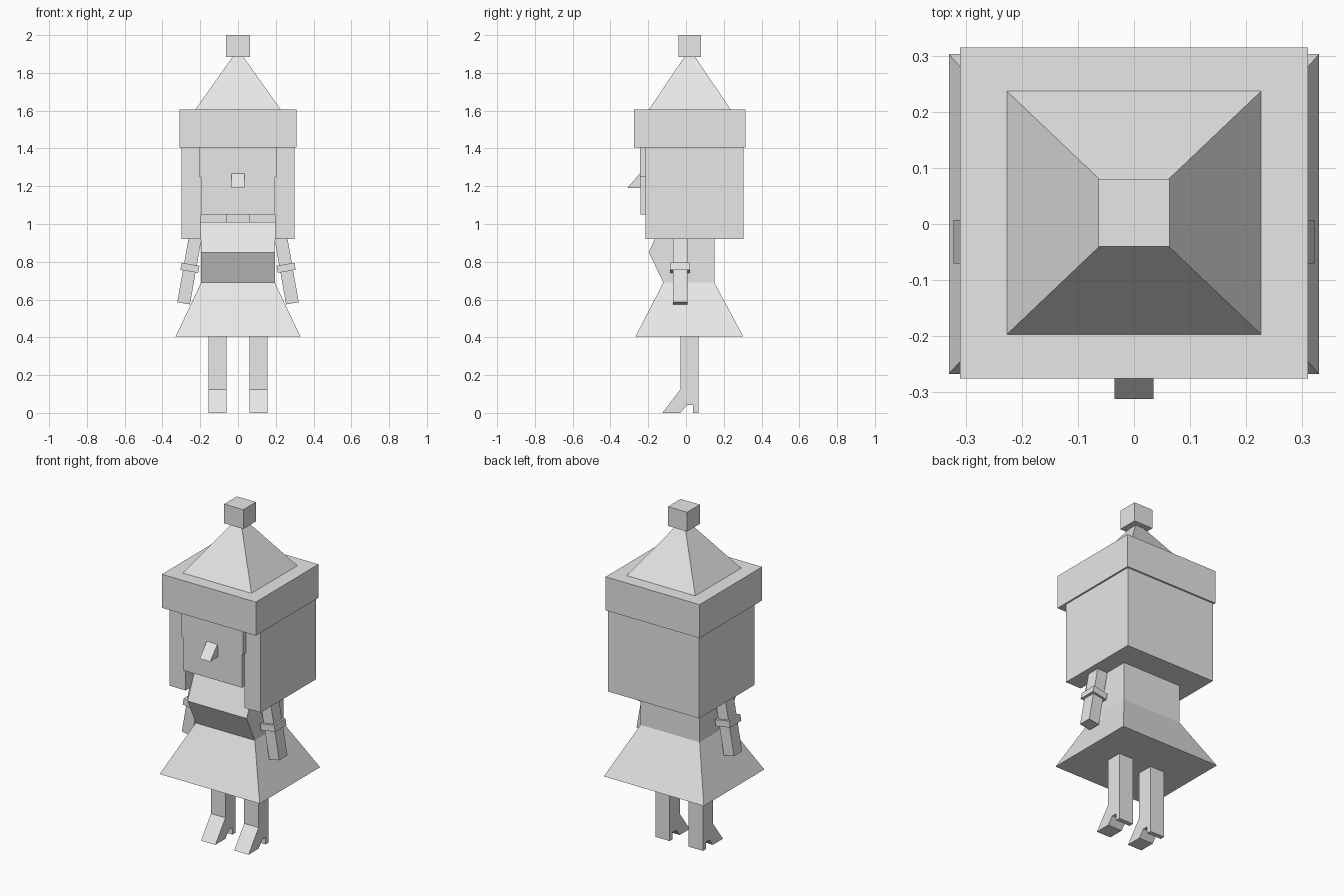
import bpy, bmesh, math
from mathutils import Matrix

cube = bpy.data.objects.get("Cube")
if cube:
    bpy.data.objects.remove(cube, do_unlink=True)

grey = bpy.data.materials.new("light_grey")
grey.use_nodes = True
grey.diffuse_color = (0.8, 0.8, 0.8, 1)
grey.node_tree.nodes["Principled BSDF"].inputs["Base Color"].default_value = grey.diffuse_color


def finish(name, bm):
    bmesh.ops.recalc_face_normals(bm, faces=bm.faces)
    mesh = bpy.data.meshes.new(name)
    bm.to_mesh(mesh)
    bm.free()
    mesh.materials.append(grey)
    obj = bpy.data.objects.new(name, mesh)
    bpy.context.collection.objects.link(obj)
    return obj


def prism(name, outline, place, low, high):
    """Closed outline swept between two levels; place maps (u, v, level) to xyz."""
    bm = bmesh.new()
    ends = [[bm.verts.new(place(u, v, level)) for u, v in outline] for level in (low, high)]
    for ring in ends:
        bm.faces.new(ring)
    n = len(outline)
    for i in range(n):
        j = (i + 1) % n
        bm.faces.new((ends[0][i], ends[0][j], ends[1][j], ends[1][i]))
    return finish(name, bm)


def side_prism(name, outline, x0, x1):
    return prism(name, outline, lambda y, z, x: (x, y, z), x0, x1)


def frustum(name, z0, half0, y0, z1, half1, y1):
    """Four-sided block between two rectangles with y ranges y0 and y1."""
    bm = bmesh.new()
    bmesh.ops.create_cube(bm, size=2)
    for v in bm.verts:
        half, ys, z = (half1, y1, z1) if v.co.z > 0 else (half0, y0, z0)
        v.co = (half * v.co.x, ys[1] if v.co.y > 0 else ys[0], z)
    return finish(name, bm)


def box(name, half, ys, z0, z1):
    return frustum(name, z0, half, ys, z1, half, ys)


# Hat
box("hat_bobble", 0.063, (-0.04, 0.08), 1.885, 2.0)
frustum("hat_crown", 1.6, 0.23, (-0.2, 0.24), 1.89, 0.025, (-0.005, 0.045))
box("hat_brim", 0.31, (-0.275, 0.315), 1.405, 1.605)

# Hair wraps the sides and back, open at the front
hair = [(-0.3, -0.215), (-0.195, -0.215), (-0.195, 0.15), (0.195, 0.15),
        (0.195, -0.215), (0.3, -0.215), (0.3, 0.305), (-0.3, 0.305)]
prism("hair", hair, lambda x, y, z: (x, y, z), 0.92, 1.41)

# Head
box("head", 0.195, (-0.24, 0.15), 1.05, 1.41)
box("brow_plate", 0.203, (-0.244, -0.21), 1.25, 1.41)
side_prism("nose", [(-0.235, 1.27), (-0.242, 1.27), (-0.312, 1.19), (-0.235, 1.19)], -0.035, 0.035)
box("neck", 0.063, (-0.04, 0.08), 1.0, 1.06)

# Torso and skirt
torso = [(-0.127, 1.01), (-0.197, 0.85), (-0.12, 0.69), (0.15, 0.69), (0.15, 1.01)]
side_prism("torso", torso, -0.195, 0.195)
frustum("skirt", 0.405, 0.33, (-0.267, 0.303), 0.69, 0.195, (-0.12, 0.15))

# Arms with cuffs, tilted outwards, and legs with heeled shoes
leg = [(-0.03, 0.42), (-0.03, 0.125), (-0.125, 0), (-0.03, 0), (0.005, 0.042),
       (0.037, 0.042), (0.037, 0), (0.065, 0), (0.065, 0.42)]
for side, s in (("left", 1), ("right", -1)):
    tilt = Matrix.Translation((s * 0.288, 0, 0.58)) @ Matrix.Rotation(-s * math.radians(10), 4, "Y")
    for part in (box(side + "_arm", 0.034, (-0.07, 0.007), 0, 0.42),
                 box(side + "_cuff", 0.048, (-0.085, 0.02), 0.172, 0.21)):
        part.data.transform(tilt)
    side_prism(side + "_leg", leg, s * 0.062, s * 0.157)
